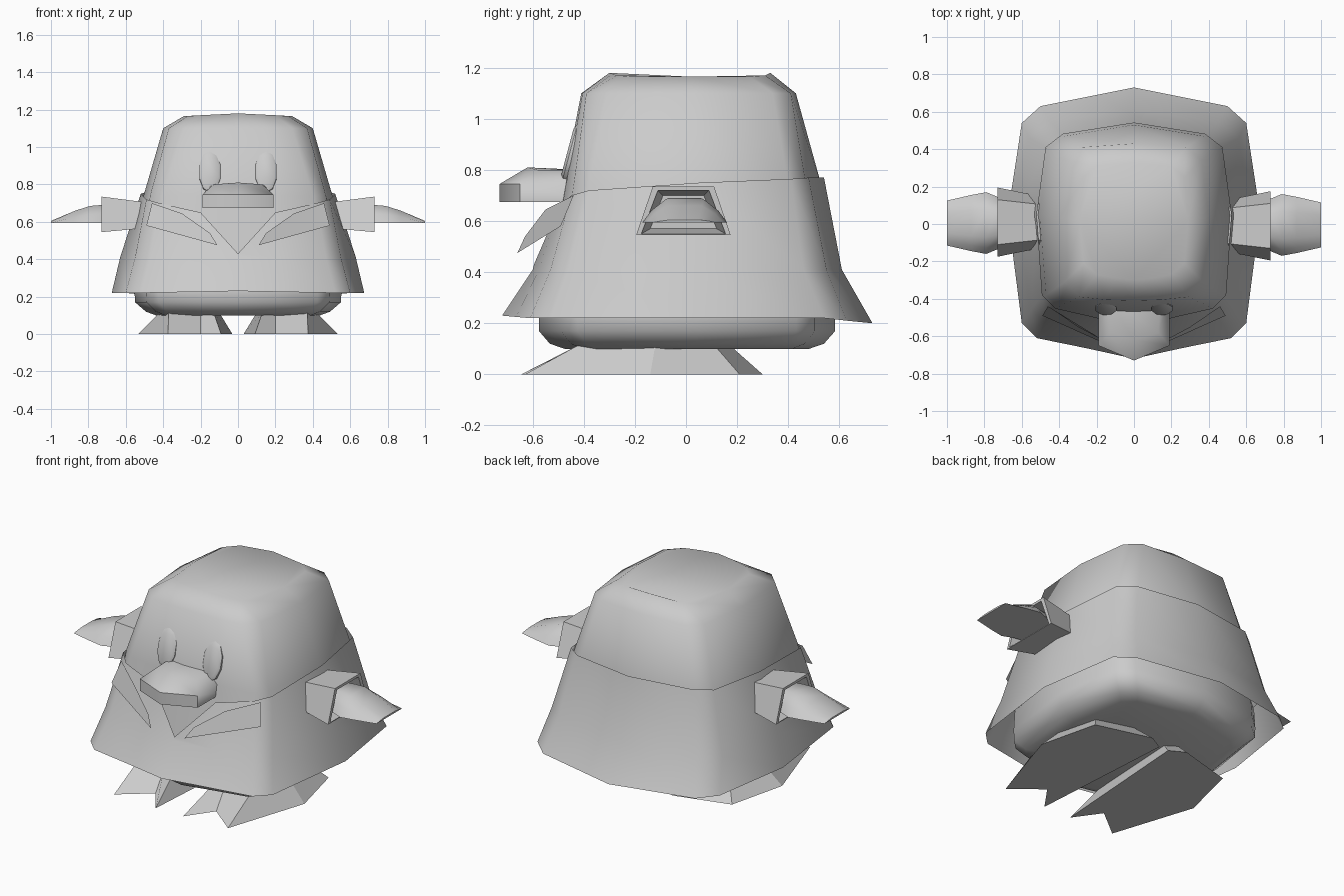
import bpy, math
from mathutils import Vector, Matrix

if "Cube" in bpy.data.objects:
    bpy.data.objects.remove(bpy.data.objects["Cube"])

grey = bpy.data.materials.new("plain_grey")
grey.diffuse_color = (0.6, 0.6, 0.6, 1)
grey.use_nodes = True
grey.node_tree.nodes["Principled BSDF"].inputs["Base Color"].default_value = grey.diffuse_color


def make(name, verts, faces, angle=None):
    me = bpy.data.meshes.new(name)
    me.from_pydata([tuple(v) for v in verts], [], faces)
    me.materials.append(grey)
    ob = bpy.data.objects.new(name, me)
    bpy.context.collection.objects.link(ob)
    bpy.ops.object.select_all(action='DESELECT')
    ob.select_set(True)
    bpy.context.view_layer.objects.active = ob
    bpy.ops.object.mode_set(mode='EDIT')
    bpy.ops.mesh.select_all(action='SELECT')
    bpy.ops.mesh.normals_make_consistent(inside=False)
    bpy.ops.object.mode_set(mode='OBJECT')
    if angle:
        bpy.ops.object.shade_smooth_by_angle(angle=math.radians(angle))
    return ob


def loft(name, rings, bottom=False, top=False, angle=None):
    """Skin closed rings that all have the same number of points."""
    n = len(rings[0])
    verts = [p for r in rings for p in r]
    faces = [(i * n + j, i * n + (j + 1) % n, (i + 1) * n + (j + 1) % n, (i + 1) * n + j)
             for i in range(len(rings) - 1) for j in range(n)]
    if bottom:
        faces.append(tuple(range(n)))
    if top:
        faces.append(tuple(range(len(verts) - n, len(verts))))
    return make(name, verts, faces, angle)


def full(half, z=None):
    """Mirror a half outline (back centre to front centre) into a closed ring."""
    pts = [(p[0], p[1], p[2] if z is None else z) for p in half]
    return pts + [(-x, y, h) for x, y, h in pts[-2:0:-1]]


def scaled(half, sx, sy, z):
    return full([(p[0] * sx, p[1] * sy) for p in half], z)


# coat: open flared shell with a V neckline
hem = [(0, .73, .20), (.5, .63, .21), (.6, .54, .22), (.675, .05, .22),
       (.6, -.53, .22), (.52, -.61, .22), (.25, -.665, .225), (0, -.72, .23)]
waist = [(0, .61), (.45, .55), (.56, .46), (.63, .04),
         (.55, -.46), (.47, -.53), (.23, -.575), (0, -.60)]
neck = [(0, .54, .77), (.38, .48, .77), (.47, .41, .765), (.52, .05, .75),
        (.49, -.38, .72), (.42, -.45, .70), (.2, -.50, .65), (0, -.595, .43)]
loft("coat", [full(hem), full(waist, .41), full(neck)], angle=50)

# head and chest
shoulder = [(0, .53), (.37, .47), (.46, .40), (.505, .05),
            (.47, -.38), (.40, -.44), (.2, -.47), (0, -.48)]
brow = [(0, .43), (.28, .41), (.36, .34), (.40, .03),
        (.37, -.31), (.29, -.39), (.15, -.405), (0, -.41)]
crown = [(0, .33, 1.18), (.2, .31, 1.17), (.27, .25, 1.165), (.29, .02, 1.165),
         (.27, -.21, 1.165), (.2, -.27, 1.17), (.1, -.29, 1.175), (0, -.3, 1.18)]
loft("head", [scaled(waist, .93, .92, .40), full(shoulder, .74), full(brow, 1.1),
              full(crown)], top=True, angle=60)

# belly showing under the coat
loft("belly", [scaled(hem, .65, .66, .10), scaled(hem, .73, .74, .12), scaled(hem, .815, .8, .17),
               scaled(hem, .82, .8, .23), scaled(hem, .82, .78, .35)],
     bottom=True, angle=60)

# beak
beak_low = [(.19, -.40), (.19, -.65), (0, -.73), (-.19, -.65), (-.19, -.40)]
beak_top = [(.14, -.40, .80), (.13, -.58, .80), (0, -.62, .81), (-.13, -.58, .80), (-.14, -.40, .80)]
loft("beak", [[(x, y, .675) for x, y in beak_low], [(x, y, .745) for x, y in beak_low],
              beak_top], bottom=True, top=True, angle=50)

sole = [(.09, -.645), (.2, -.49), (.375, -.63), (.535, -.14), (.45, .21), (.12, .30), (.03, .25)]
instep = [(.13, -.42), (.2, -.41), (.37, -.42), (.42, -.12), (.36, .11), (.16, .17), (.10, .13)]
flap = [(.11, -.66, .475), (.15, -.63, .54), (.30, -.55, .645), (.46, -.44, .70), (.49, -.49, .58)]

for s, side in ((1, "right"), (-1, "left")):
    # webbed foot
    loft(side + "_foot", [[(s * x, y, 0) for x, y in sole],
                          [(s * x, y, .115) for x, y in instep]], bottom=True, top=True)

    # eye: leaning oval disc
    tilt = Matrix.Rotation(math.radians(-15), 4, 'X')
    rings = []
    for depth, k in ((.03, 1), (-.015, 1), (-.025, .8)):
        rings.append([tilt @ Vector((.06 * k * math.cos(a), depth, .115 * k * math.sin(a)))
                      + Vector((s * .15, -.44, .865))
                      for a in (i * math.tau / 10 + math.tau / 20 for i in range(10))])
    loft(side + "_eye", rings, bottom=True, top=True, angle=40)

    # collar flap
    make(side + "_collar_flap", [(s * x, y, z) for x, y, z in flap], [(0, 1, 2, 3, 4)])

    # sleeve: tapered tube, thick rim, hollow at the hand end
    def section(x, w_low, w_top, low, high):
        return [(s * x, y - s * .01, z) for y, z in
                ((-w_low, low), (w_low, low), (w_top, high), (-w_top, high))]
    loft(side + "_sleeve", [section(.46, .13, .09, .57, .70), section(.73, .185, .12, .545, .735),
                            section(.73, .165, .10, .55, .72), section(.58, .13, .08, .57, .70)],
         bottom=True, top=True)

    # hand: flat underneath, arched on top, drawn down to the tip
    hand = []
    for x, w, top in ((.58, .11, .68), (.73, .14, .69), (.79, .165, .685), (.87, .15, .66), (1.0, .12, .605)):
        h = top - .595
        hand.append([(s * x, y * w + s * -.005, .595 + z * h) for y, z in
                     ((-1, 0), (1, 0), (.8, .5), (.45, 1), (-.45, 1), (-.8, .5))])
    loft(side + "_hand", hand, bottom=True, top=True, angle=50)
